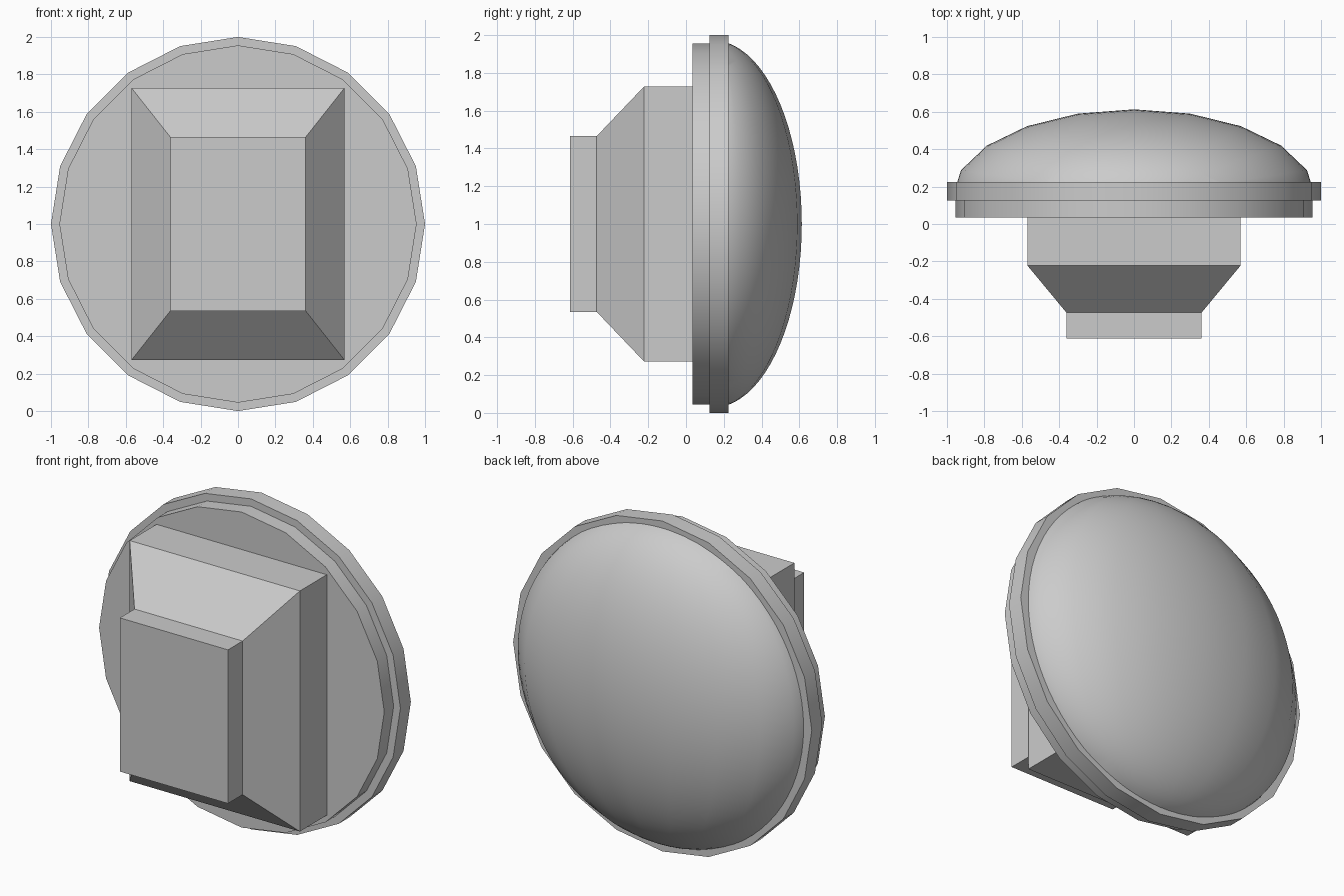
import bpy, bmesh, math
from mathutils import Matrix

if "Cube" in bpy.data.objects:
    bpy.data.objects.remove(bpy.data.objects["Cube"])

SIDES = 20


def finish(name, bm, smooth=True):
    bmesh.ops.recalc_face_normals(bm, faces=bm.faces)
    mesh = bpy.data.meshes.new(name)
    bm.to_mesh(mesh)
    bm.free()
    ob = bpy.data.objects.new(name, mesh)
    bpy.context.collection.objects.link(ob)
    if smooth:
        bpy.ops.object.select_all(action='DESELECT')
        ob.select_set(True)
        bpy.context.view_layer.objects.active = ob
        bpy.ops.object.shade_smooth_by_angle(angle=math.radians(30))
    return ob


def loft(name, loops, smooth):
    """Bridge successive closed loops of points and cap both ends."""
    bm = bmesh.new()
    rings = [[bm.verts.new(p) for p in loop] for loop in loops]
    n = len(rings[0])
    for a, b in zip(rings, rings[1:]):
        for i in range(n):
            j = (i + 1) % n
            bm.faces.new((a[i], a[j], b[j], b[i]))
    bm.faces.new(rings[0])
    bm.faces.new(rings[-1])
    return finish(name, bm, smooth)


def circle(r, y):
    return [(r * math.cos(2 * math.pi * i / SIDES), y,
             1 + r * math.sin(2 * math.pi * i / SIDES)) for i in range(SIDES)]


def rect(hx, hz, y):
    return [(sx * hx, y, 1 + sz * hz) for sx, sz in ((-1, -1), (1, -1), (1, 1), (-1, 1))]


# Base disc and wider rim
loft("base_disc", [circle(0.955, 0.035), circle(0.955, 0.125)], True)
loft("rim", [circle(1.0, 0.125), circle(1.0, 0.225)], True)

# Rectangular mount, tapering to a smaller block at the front
loft("mount", [rect(0.57, 0.728, 0.035), rect(0.57, 0.728, -0.222),
               rect(0.362, 0.465, -0.473), rect(0.362, 0.465, -0.613)], False)

# Shallow dome: squashed sphere with its poles up, cut flat inside the rim
bm = bmesh.new()
bmesh.ops.create_uvsphere(bm, u_segments=SIDES, v_segments=40, radius=1,
                          matrix=Matrix.Translation((0, 0.143, 1)) @ Matrix.Diagonal((0.972, 0.47, 0.972, 1)))
cut = bmesh.ops.bisect_plane(bm, geom=bm.verts[:] + bm.edges[:] + bm.faces[:],
                             plane_co=(0, 0.215, 0), plane_no=(0, 1, 0), clear_inner=True)
bmesh.ops.holes_fill(bm, edges=[e for e in bm.edges if e.is_boundary], sides=0)
finish("dome", bm)
